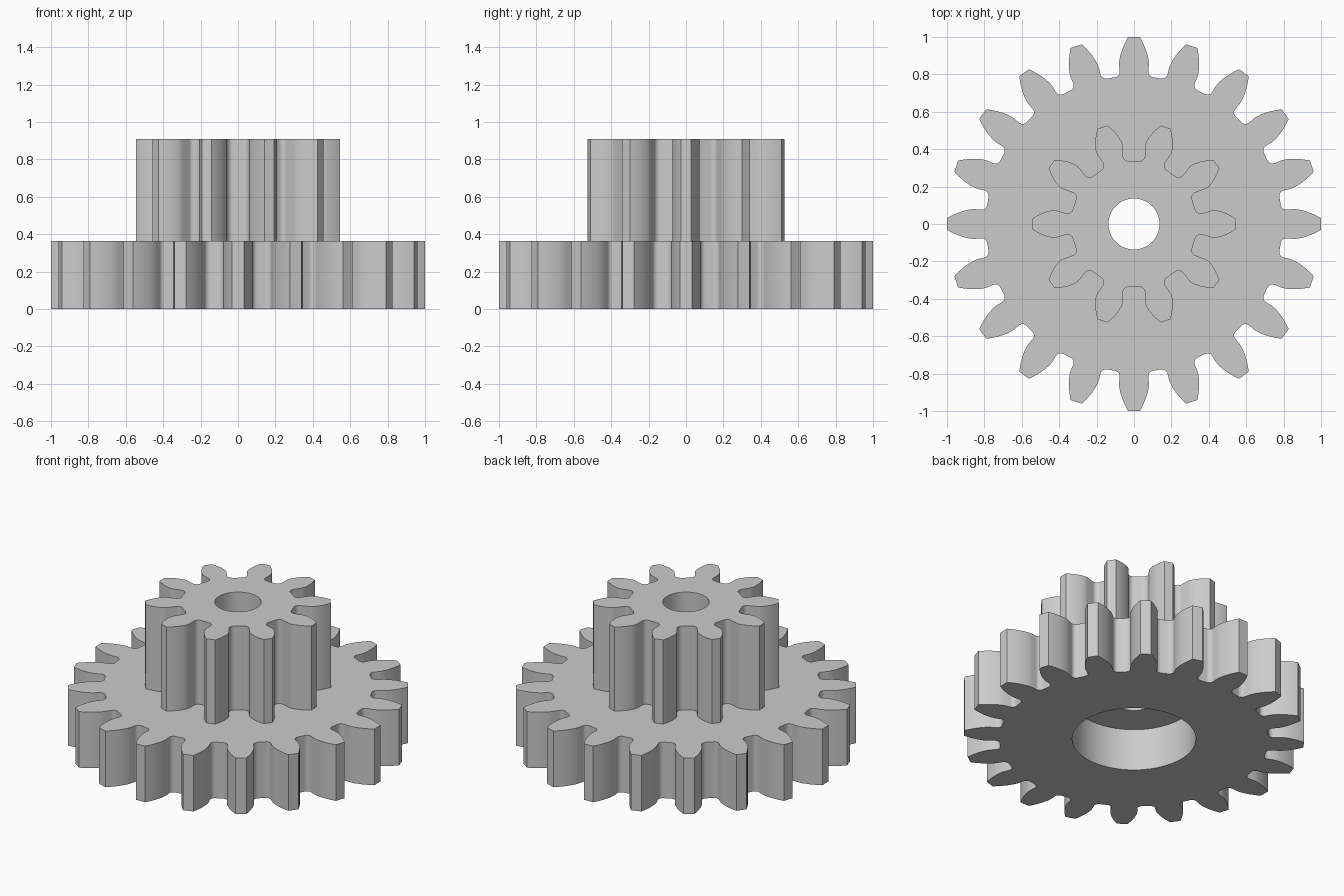
import bpy, bmesh
from math import pi, sin, cos, acos, tan, sqrt, radians
from mathutils import Matrix

if "Cube" in bpy.data.objects:
    bpy.data.objects.remove(bpy.data.objects["Cube"], do_unlink=True)

UNIT = 1 / 11            # one gear module in scene units
PRESSURE = radians(20)

grey = bpy.data.materials.new("plain grey")
grey.use_nodes = True
colour = (0.6, 0.6, 0.6, 1)
grey.diffuse_color = colour
grey.node_tree.nodes["Principled BSDF"].inputs["Base Color"].default_value = colour


def half_tooth(teeth, undercut, steps=8):
    """(radius, angle from tooth centre) from tip to root, in modules."""
    pitch = teeth / 2
    base, tip, root, fillet = pitch * cos(PRESSURE), pitch + 1, pitch - 1.3, 0.32
    inv = lambda a: tan(a) - a
    base_angle = pi / (2 * teeth) + inv(PRESSURE)
    points = []
    # involute flank
    for i in range(steps + 1):
        r = tip + (base - tip) * i / steps
        points.append((r, base_angle - inv(acos(min(1, base / r)))))
    # fillet into the root circle
    for i in range(steps + 1):
        t = pi / 2 * i / steps
        r = root + fillet * (1 - sin(t))
        points.append((r, base_angle - undercut + fillet * (1 - cos(t)) / r))
    return points


def link(name, bm):
    bmesh.ops.recalc_face_normals(bm, faces=bm.faces)
    mesh = bpy.data.meshes.new(name)
    bm.to_mesh(mesh)
    bm.free()
    mesh.materials.append(grey)
    obj = bpy.data.objects.new(name, mesh)
    bpy.context.collection.objects.link(obj)
    return obj


def prism(name, outline, bottom, top):
    """Extrude a polar outline, given in modules, between two heights."""
    bm = bmesh.new()
    face = bm.faces.new([bm.verts.new((r * cos(a), r * sin(a), bottom)) for r, a in outline])
    up = bmesh.ops.extrude_face_region(bm, geom=[face])
    verts = [v for v in up["geom"] if isinstance(v, bmesh.types.BMVert)]
    bmesh.ops.translate(bm, verts=verts, vec=(0, 0, top - bottom))
    bmesh.ops.transform(bm, matrix=Matrix.Scale(UNIT, 4), verts=bm.verts)
    return link(name, bm)


def gear(name, teeth, undercut, bottom, top):
    side = half_tooth(teeth, undercut)
    tooth = [(r, -a) for r, a in reversed(side)] + side
    outline = [(r, a + 2 * pi * k / teeth) for k in range(teeth) for r, a in tooth]
    return prism(name, outline, bottom, top)


def cylinder(name, radius, bottom, top, sides=64):
    return prism(name, [(radius, 2 * pi * k / sides) for k in range(sides)], bottom, top)


def combine(target, other, operation):
    mod = target.modifiers.new(operation.lower(), "BOOLEAN")
    mod.object, mod.operation, mod.solver = other, operation, "EXACT"
    bpy.context.view_layer.objects.active = target
    bpy.ops.object.modifier_apply(modifier=mod.name)
    bpy.data.objects.remove(other, do_unlink=True)


# wide wheel with the tall pinion on top
wheel = gear("stepped_gear", 20, 0, 0, 4)
combine(wheel, gear("pinion", 10, 0.018, 3.5, 10), "UNION")

# wide recess underneath and the shaft hole right through
combine(wheel, cylinder("recess_cutter", 4, -1, 3), "DIFFERENCE")
combine(wheel, cylinder("shaft_cutter", 1.5, -1, 11), "DIFFERENCE")

bpy.ops.object.select_all(action="DESELECT")
wheel.select_set(True)
bpy.context.view_layer.objects.active = wheel
bpy.ops.object.shade_smooth_by_angle(angle=radians(30))
